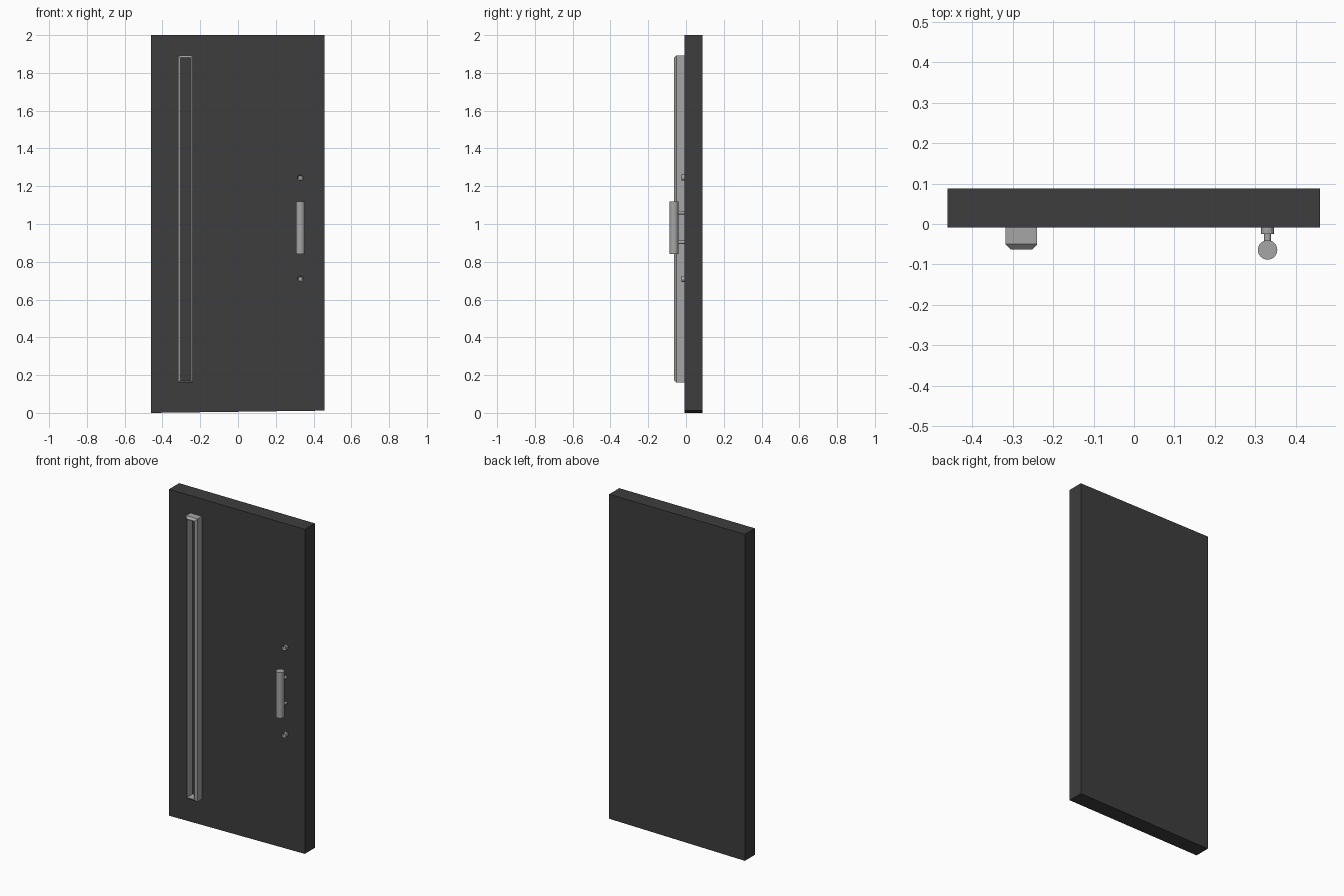
import bpy, bmesh, math

if "Cube" in bpy.data.objects:
    bpy.data.objects.remove(bpy.data.objects["Cube"])

FRONT, BACK = -0.009, 0.088   # door faces in y
HX = 0.33                     # hardware column in x


def material(name, v):
    m = bpy.data.materials.new(name)
    m.diffuse_color = (v, v, v, 1)
    m.use_nodes = True
    m.node_tree.nodes["Principled BSDF"].inputs["Base Color"].default_value = m.diffuse_color
    return m


DARK = material("charcoal_paint", 0.047)
METAL = material("brushed_steel", 0.38)


def finish(name, bm, mat):
    bmesh.ops.recalc_face_normals(bm, faces=bm.faces[:])
    me = bpy.data.meshes.new(name)
    bm.to_mesh(me)
    bm.free()
    me.materials.append(mat)
    ob = bpy.data.objects.new(name, me)
    bpy.context.collection.objects.link(ob)
    return ob


def cylinder(name, loc, r, depth, sides, along_y, smooth=True):
    rot = (math.pi / 2, 0, 0) if along_y else (0, 0, 0)
    bpy.ops.mesh.primitive_cylinder_add(vertices=sides, radius=r, depth=depth,
                                        location=loc, rotation=rot)
    ob = bpy.context.object
    ob.name = name
    ob.data.materials.append(METAL)
    if smooth:
        bpy.ops.object.shade_smooth_by_angle(angle=math.radians(40))
    return ob


# door slab, bottom edge rising slightly to the right
bm = bmesh.new()
bmesh.ops.create_cube(bm, size=1)
for v in bm.verts:
    right, top = v.co.x > 0, v.co.z > 0
    v.co.x = 0.459 if right else -0.461
    v.co.y = BACK if v.co.y > 0 else FRONT
    v.co.z = 2.0 if top else (0.012 if right else 0.0)
finish("door_panel", bm, DARK)

# long raised frame: closed profile of (inset, y) swept around a rectangle
X0, X1, Z0, Z1 = -0.317, -0.239, 0.16, 1.893
profile = [(0, FRONT), (0, -0.050), (0.012, -0.063), (0.015, -0.063), (0.015, FRONT)]
bm = bmesh.new()
rings = [[bm.verts.new(p) for p in ((X0 + i, y, Z0 + i), (X1 - i, y, Z0 + i),
                                    (X1 - i, y, Z1 - i), (X0 + i, y, Z1 - i))]
         for i, y in profile]
for a, b in zip(rings, rings[1:] + rings[:1]):
    for k in range(4):
        n = (k + 1) % 4
        bm.faces.new((a[k], a[n], b[n], b[k]))
finish("window_frame", bm, METAL)

# pull handle and its two posts
cylinder("pull_handle", (HX, -0.064, 0.98), 0.024, 0.28, 32, False)
for name, z in (("upper_post", 1.06), ("lower_post", 0.903)):
    cylinder(name, (HX, -0.029, z), 0.009, 0.042, 16, True)

# lock cylinders with a recessed keyway
for name, z in (("upper_lock", 1.245), ("lower_lock", 0.71)):
    ob = cylinder(name, (HX, -0.016, z), 0.016, 0.018, 12, True, False)
    bm = bmesh.new()
    bm.from_mesh(ob.data)
    cap = [max(bm.faces, key=lambda f: f.calc_center_median().z)]
    bmesh.ops.inset_region(bm, faces=cap, thickness=0.006)
    bmesh.ops.translate(bm, verts=cap[0].verts[:], vec=(0, 0, -0.006))
    bm.to_mesh(ob.data)
    bm.free()
